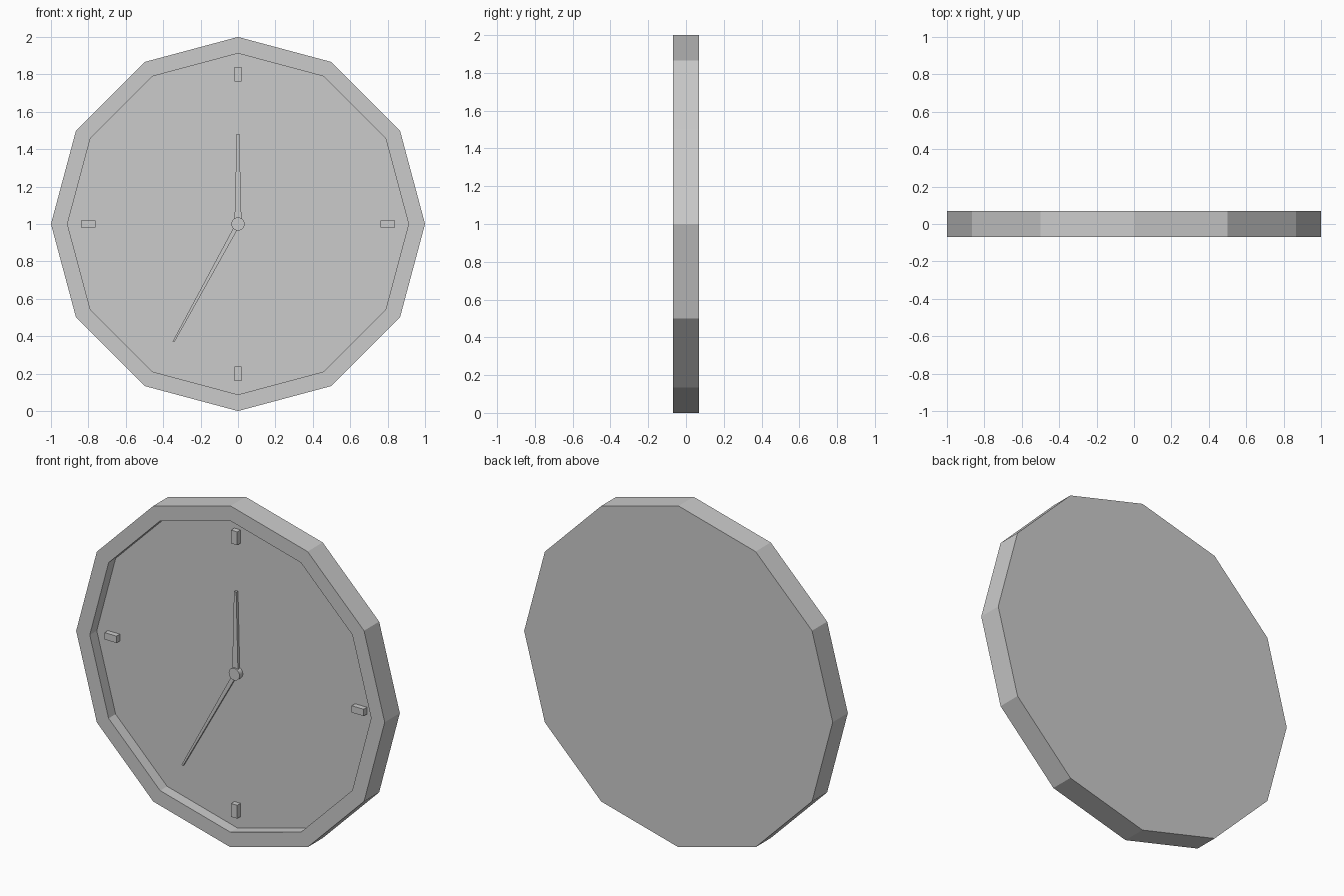
import bpy, bmesh, math

if "Cube" in bpy.data.objects:
    bpy.data.objects.remove(bpy.data.objects["Cube"])

FLOOR = -0.005   # recessed dial plane
CZ = 1.0         # clock centre height


def make_object(name, bm):
    bmesh.ops.recalc_face_normals(bm, faces=bm.faces[:])
    mesh = bpy.data.meshes.new(name)
    bm.to_mesh(mesh)
    bm.free()
    obj = bpy.data.objects.new(name, mesh)
    bpy.context.collection.objects.link(obj)
    return obj


def ring(radius, y, count):
    return [(radius * math.cos(2 * math.pi * i / count), y,
             radius * math.sin(2 * math.pi * i / count)) for i in range(count)]


def prism(name, outline, y_front, y_back, angle=0.0):
    """Extrude an x/z outline along y, turned clockwise about the clock centre."""
    bm = bmesh.new()
    c, s = math.cos(angle), math.sin(angle)
    loops = [[bm.verts.new((x * c + z * s, y, CZ - x * s + z * c)) for x, z in outline]
             for y in (y_front, y_back)]
    n = len(outline)
    for loop in loops:
        bm.faces.new(loop)
    for i in range(n):
        j = (i + 1) % n
        bm.faces.new((loops[0][i], loops[0][j], loops[1][j], loops[1][i]))
    return make_object(name, bm)


# Twelve-sided case: back, outer wall, rim, inner wall and dial
bm = bmesh.new()
profile = [(1.0, 0.07), (1.0, -0.07), (0.912, -0.07), (0.912, FLOOR)]
rings = [[bm.verts.new((x, yy, z + CZ)) for x, yy, z in ring(r, y, 12)] for r, y in profile]
for a, b in zip(rings, rings[1:]):
    for i in range(12):
        j = (i + 1) % 12
        bm.faces.new((a[i], a[j], b[j], b[i]))
bm.faces.new(rings[0])
bm.faces.new(rings[-1])
make_object("clock_case", bm)

# Quarter-hour markers
block = [(-0.02, 0.762), (0.02, 0.762), (0.02, 0.84), (-0.02, 0.84)]
for i in range(4):
    prism(f"hour_marker_{i * 3 or 12}", block, -0.036, FLOOR + 0.002, i * math.pi / 2)


# Tapered hands
def hand(name, length, base, tip, y_front, y_back, angle):
    prism(name, [(-base, 0), (base, 0), (tip, length), (-tip, length)], y_front, y_back, angle)


hand("hour_hand", 0.48, 0.019, 0.007, -0.027, -0.010, 0)
hand("minute_hand", 0.718, 0.012, 0.005, -0.024, -0.012, math.radians(180 + 28.7))

# Centre hub
hub = prism("centre_hub", [(x, z) for x, _, z in ring(0.035, 0, 24)], -0.036, FLOOR + 0.002)
bpy.context.view_layer.objects.active = hub
hub.select_set(True)
bpy.ops.object.shade_smooth_by_angle(angle=math.radians(30))
